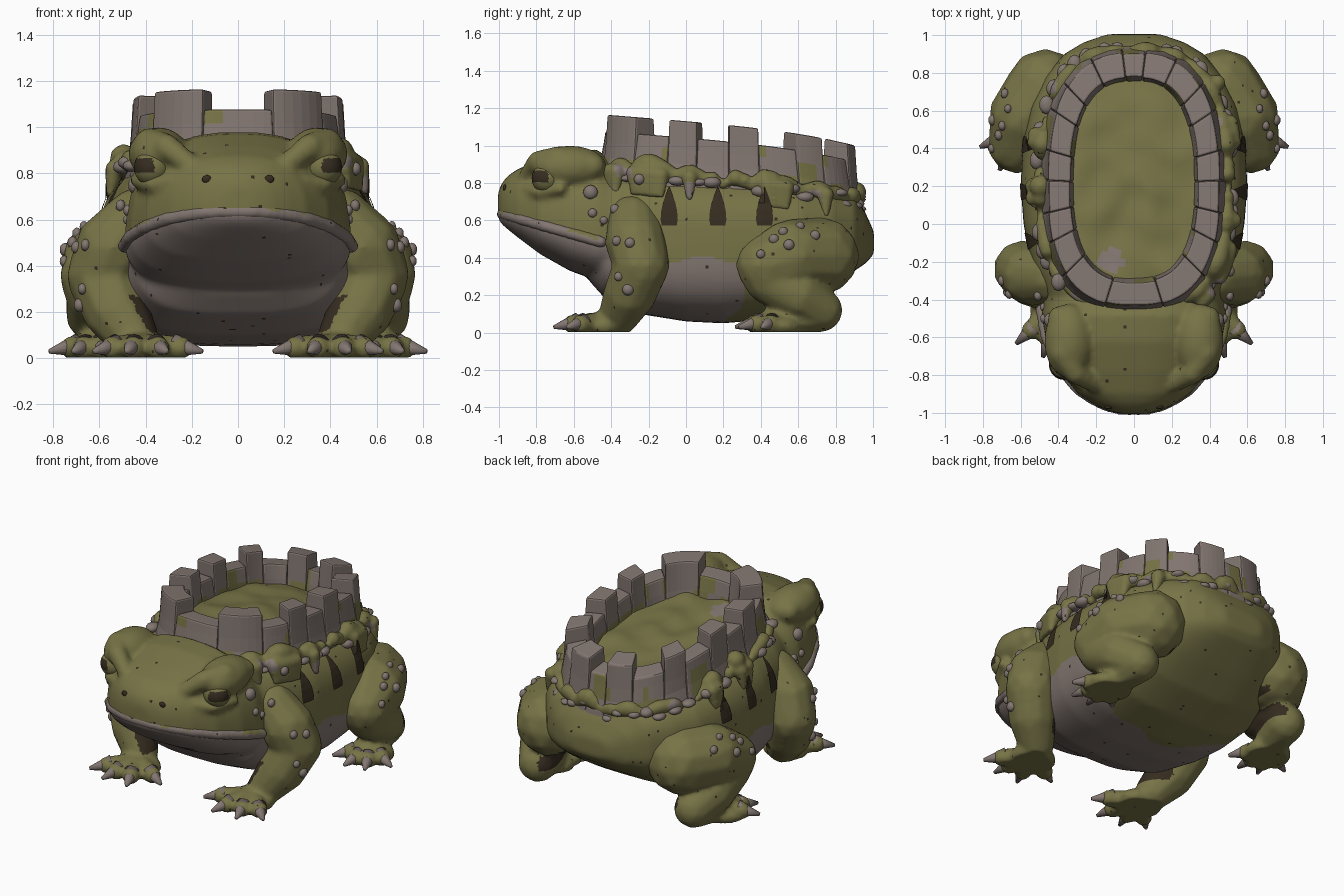
import bpy, bmesh, math, random
from mathutils import Vector, Matrix, noise
from mathutils.bvhtree import BVHTree

random.seed(4)
if "Cube" in bpy.data.objects:
    bpy.data.objects.remove(bpy.data.objects["Cube"])


def material(name, rgb):
    m = bpy.data.materials.new(name)
    m.use_nodes = True
    m.diffuse_color = (*rgb, 1)
    m.node_tree.nodes["Principled BSDF"].inputs["Base Color"].default_value = (*rgb, 1)
    return m


green = material("olive skin", (0.185, 0.172, 0.062))
stone = material("grey stone", (0.225, 0.182, 0.163))
dark = material("dark brown", (0.036, 0.025, 0.014))
skins = []


def add(name, bm, mats, smooth=True):
    bmesh.ops.recalc_face_normals(bm, faces=bm.faces)
    me = bpy.data.meshes.new(name)
    bm.to_mesh(me)
    bm.free()
    for m in mats:
        me.materials.append(m)
    for p in me.polygons:
        p.use_smooth = smooth
    ob = bpy.data.objects.new(name, me)
    bpy.context.collection.objects.link(ob)
    return ob


def fuse(name, bm, mats, voxel, rounds, rule):
    """Melt overlapping solids into one smooth skin, coloured by rule."""
    ob = add(name, bm, [])
    mod = ob.modifiers.new("melt", 'REMESH')
    mod.mode, mod.voxel_size = 'VOXEL', voxel
    mod = ob.modifiers.new("soften", 'SMOOTH')
    mod.factor, mod.iterations = 0.5, rounds
    me = bpy.data.meshes.new_from_object(ob.evaluated_get(bpy.context.evaluated_depsgraph_get()))
    ob.modifiers.clear()
    ob.data = me
    me.materials.clear()
    for m in mats:
        me.materials.append(m)
    for v in me.vertices:
        v.co.z = max(v.co.z, 0.004)
    for p in me.polygons:
        p.use_smooth = True
        # a few dark pits among the skin colours
        p.material_index = 2 if random.random() < .003 else int(rule(p.center, p.normal))
    skins.append(me)


def blob(bm, p, r, sub=2):
    r = r if isinstance(r, tuple) else (r, r, r)
    bmesh.ops.create_icosphere(bm, subdivisions=sub, radius=1,
                               matrix=Matrix.Translation(p) @ Matrix.Diagonal((*r, 1)))


def chain(bm, pts, side=1, steps=7):
    """Tapering limb through points (x, y, z, radius)."""
    for a, b in zip(pts, pts[1:]):
        for i in range(steps + 1):
            q = Vector(a).lerp(Vector(b), i / steps)
            blob(bm, (side * q[0], q[1], q[2]), q[3])


def power(v, e):
    return math.copysign(abs(v) ** e, v)


def loft(bm, stations, e, n=56):
    """Skin over stations (y, middle z, half width, top z, bottom z)."""
    rings = []
    for y, mid, w, top, bot in stations:
        ring = []
        for i in range(n):
            c, s = math.cos(math.tau * i / n), math.sin(math.tau * i / n)
            z = abs(s) ** (2 / e) * (top - mid if s > 0 else bot - mid)
            ring.append(bm.verts.new((power(c, 2 / e) * w, y, mid + z)))
        rings.append(ring)
    for a, b in zip(rings, rings[1:]):
        for i in range(n):
            j = (i + 1) % n
            bm.faces.new((a[i], a[j], b[j], b[i]))
    bm.faces.new(rings[0])
    bm.faces.new(rings[-1])


# Torso and head, with a grey jaw and belly
head = [(-1.005, .65, .07, .75, .61), (-.985, .645, .15, .8, .58), (-.95, .635, .22, .84, .55),
        (-.9, .62, .295, .875, .51), (-.78, .585, .395, .92, .42), (-.62, .54, .465, .97, .33),
        (-.48, .5, .49, .98, .28), (-.3, .48, .47, .86, .28)]
torso = [(-.52, .5, .34, .8, .28), (-.44, .47, .45, .88, .19), (-.25, .46, .535, .89, .1),
         (0, .47, .585, .88, .06), (.2, .48, .6, .86, .05), (.42, .48, .59, .845, .07),
         (.62, .49, .55, .81, .15), (.78, .5, .47, .785, .25), (.9, .51, .37, .74, .33),
         (.96, .5, .27, .64, .37), (1.005, .48, .14, .54, .42)]


def is_belly(c, normal):
    line = max(0.39 + 0.02 * math.sin(c.y * 17), 0.65 - 0.3 * (c.y + 1))
    return c.z < line and c.y < 0.14 + min(abs(c.x), .45) * .33 + 0.03 * math.sin(c.x * 14)


bm = bmesh.new()
loft(bm, torso, 3.1)
loft(bm, head, 2.5)
for s in (1, -1):
    # brow bulge, brow ridge and lower eyelid
    blob(bm, (.345 * s, -.62, .885), (.13, .2, .115), 3)
    chain(bm, [(.21, -.85, .84, .045), (.31, -.79, .915, .06), (.38, -.68, .925, .075),
               (.39, -.5, .89, .07)], s)
    chain(bm, [(.28, -.84, .765, .035), (.37, -.785, .75, .036), (.435, -.67, .77, .035)], s)
fuse("body", bm, [green, stone, dark], 0.016, 6, is_belly)

# Lip along the mouth, with mossy patches
bm = bmesh.new()
edge = [(w, y + .026, mid - .015, .034) for y, mid, w, t, b in head[:-1]]
for s in (1, -1):
    chain(bm, edge, s)
chain(bm, [(-.07, -.98, .635, .034), (.07, -.98, .635, .034)])
fuse("lip", bm, [stone, green, dark], 0.014, 5,
     lambda c, normal: normal.z > .3 and noise.noise(c * 9) > .2)

arm = [(.44, -.28, .6, .14), (.54, -.27, .48, .165), (.59, -.24, .36, .155),
       (.53, -.3, .21, .145), (.45, -.36, .09, .11)]
leg = [(.47, .72, .41, .21), (.57, .57, .41, .2), (.62, .42, .36, .155),
       (.62, .44, .28, .13), (.61, .6, .2, .14), (.56, .72, .12, .12), (.6, .48, .06, .09)]
hand_tips = [(.16, -.57), (.31, -.7), (.48, -.7), (.62, -.63)]
foot_tips = [(.81, .41), (.71, .29), (.58, .27), (.45, .34)]

for side, s in (("left", 1), ("right", -1)):
    for name, path, palm, tips in (("front_leg", arm, (.41, -.44), hand_tips),
                                   ("hind_leg", leg, (.61, .5), foot_tips)):
        limb, claws = bmesh.new(), bmesh.new()
        chain(limb, path, s)
        blob(limb, (s * palm[0], palm[1], .035), (.15, .13, .07))
        for x, y in tips:
            tip, root = Vector((x, y, .018)), Vector((*palm, .05))
            d = (tip - root).normalized()
            knuckle = tip - d * .1
            chain(limb, [(*root, .065), (*knuckle.xy, .045, .053)], s)
            mid = tip - d * .06
            flip = Vector((s * d.x, d.y, -.2))
            bmesh.ops.create_cone(claws, cap_ends=True, segments=12, radius1=.05, radius2=.01,
                                  depth=.135, matrix=Matrix.Translation((s * mid.x, mid.y, .043))
                                  @ flip.to_track_quat('Z', 'Y').to_matrix().to_4x4())
        for v in claws.verts:
            v.co.z = max(v.co.z, .002)
        # the inner side of the shin is dark
        fuse(side + "_" + name, limb, [green, dark, dark], 0.015, 5,
             lambda c, normal: normal.x * s < -.5 and .11 < c.z < .27)
        add(side + "_" + name + "_claws", claws, [stone])

# Battlement ring: alternating tall and low blocks on an oval
HALF, BACK, FRONT = .45, .7, .63


def oval(t, k):
    """Point at parameter t; k runs from 0 outside to 1 inside the wall."""
    c, s = math.cos(t), math.sin(t)
    long = BACK if s > 0 else FRONT
    return (HALF - .11 * k) * power(c, .77), .2 + (long - .12 * k) * power(s, .77)


def rim(y):
    t = y + .4
    return 1.163 - .08 * t - .02 * t ** 4


corners = [(.15, -.42), (.35, -.25), (.44, -.1), (.45, .06), (.45, .23), (.45, .39),
           (.42, .6), (.36, .74), (.22, .86), (.06, .9)]
angles = [math.atan2(power((y - .2) / (BACK if y > .2 else FRONT), 1.3), power(x / HALF, 1.3))
          for x, y in corners]
angles += [math.pi - t for t in reversed(angles)]
angles.append(angles[0] + math.tau)

bm = bmesh.new()
for n, (t0, t1) in enumerate(zip(angles, angles[1:])):
    tall = n % 2 == 0
    high = 0 if tall else -.088
    k = .05 if tall else 0
    section = [(-.45, -.38), (-.35, -.3), (-.2, -.23), (-.08 - k, -.15), (-k, high),
               (1 + k, high), (1.15, -.18), (1.4, -.4)]
    rows = []
    for i in range(7):
        t = t0 + (t1 - t0) * i / 6
        rows.append([])
        for kk, dz in section:
            x, y = oval(t, kk)
            rows[-1].append(bm.verts.new((x, y, rim(y) + dz)))
    for a, b in zip(rows, rows[1:]):
        for i in range(len(a)):
            f = bm.faces.new((a[i], a[i - 1], b[i - 1], b[i]))
            c = f.calc_center_median()
            f.material_index = int(c.z < rim(c.y) - .11 and noise.noise(c * 7) > .15)
    bm.faces.new(rows[0])
    bm.faces.new(rows[-1])
wall = add("battlements", bm, [stone, green], False)
bev = wall.modifiers.new("worn edges", 'BEVEL')
bev.width, bev.segments, bev.limit_method = 0.012, 2, 'ANGLE'

# Mossy floor inside the wall
bm = bmesh.new()
rings = []
for j in range(1, 13):
    rings.append([])
    for i in range(64):
        x, y = oval(math.tau * i / 64, .95)
        x, y = x * j / 12, .2 + (y - .2) * j / 12
        z = rim(y) - .21 + .03 * noise.noise(Vector((x * 6, y * 6, 0)))
        rings[-1].append(bm.verts.new((x, y, z)))
bm.faces.new(rings[0])
for a, b in zip(rings, rings[1:]):
    for i in range(64):
        f = bm.faces.new((a[i - 1], a[i], b[i], b[i - 1]))
        c = f.calc_center_median()
        f.material_index = int(math.hypot(c.x + .12, c.y + .2) < .07)
add("mossy_floor", bm, [green, stone])

# Lumpy skin and rubble around the foot of the wall, wider on the flanks
skirt, rubble = bmesh.new(), bmesh.new()
for i in range(150):
    t = math.tau * i / 150
    flank = abs(math.cos(t))
    x, y = oval(t, -.05 - .35 * flank)
    lump = noise.noise(Vector((x * 8, y * 8, 3)))
    blob(skirt, (x, y, rim(y) - .29 + .09 * lump), .042 + .04 * lump)
    if lump > .12 and flank > .6:
        # drips hanging down the flank
        x, y = oval(t, -.75)
        chain(skirt, [(x, y, rim(y) - .3, .045), (x * 1.04, y, rim(y) - .4, .022)], 1, 3)
    if i % 4 == 0 and y > -.3:
        x, y = oval(t + random.uniform(-.05, .05), -.1 - .5 * flank)
        blob(rubble, (x, y, rim(y) - .3 + random.uniform(-.04, .03)),
             (.04, .05, random.uniform(.02, .035)))
fuse("wall_skirt", skirt, [green, stone, dark], 0.014, 2,
     lambda c, normal: noise.noise(c * 8) > .4)
add("rubble", rubble, [stone])

# Gather the skin so that details can be laid on it
verts, polys = [], []
for me in skins:
    base = len(verts)
    verts += [v.co.copy() for v in me.vertices]
    polys += [[base + i for i in p.vertices] for p in me.polygons]
tree = BVHTree.FromPolygons(verts, polys)

warts = [(-.51, .75, .04), (-.5, .64, .025), (-.44, .6, .022), (-.37, .49, .027),
         (-.3, .48, .028), (-.31, .23, .032), (-.36, .3, .025), (-.38, .66, .027),
         (.47, .5, .028), (.52, .54, .026), (.55, .47, .03), (.61, .57, .024),
         (.69, .52, .028), (.4, .42, .025), (-.25, .82, .03)]
opening = [(.57, .04), (.6, .046), (.65, .042), (.69, .033), (.735, .018), (.775, .003)]

for side, s in (("left", 1), ("right", -1)):
    warty, window, eye, nostril = (bmesh.new() for _ in range(4))
    for y, z, r in warts:
        hit = tree.ray_cast(Vector((2 * s, y, z)), Vector((-s, 0, 0)))[0]
        blob(warty, hit, (r * .8, r, r))
    add(side + "_warts", warty, [stone])
    # Pointed windows laid on the flank
    for y in (-.09, .17, .42):
        pairs = []
        for z, w in opening:
            pairs.append([])
            for e in (-w, 0, w):
                hit = tree.ray_cast(Vector((2 * s, y + e, z)), Vector((-s, 0, 0)))[0]
                pairs[-1].append(window.verts.new(hit + Vector((.007 * s, 0, .004))))
        for a, b in zip(pairs, pairs[1:]):
            for i in (0, 1):
                window.faces.new((a[i], a[i + 1], b[i + 1], b[i]))
    add(side + "_windows", window, [dark], False)
    # Eyeball with a dark slit, and nostril
    centre = Vector((.37 * s, -.745, .825))
    blob(eye, centre, .08, 4)
    for f in eye.faces:
        d = (f.calc_center_median() - centre).normalized()
        f.material_index = int(-.28 < d.z < .5 and d.x * s * .72 - d.y * .69 > .62)
    add(side + "_eye", eye, [green, dark])
    hit = tree.ray_cast(Vector((.135 * s, -2, .775)), Vector((0, 1, 0)))[0]
    blob(nostril, hit, (.022, .01, .018))
    add(side + "_nostril", nostril, [dark])
